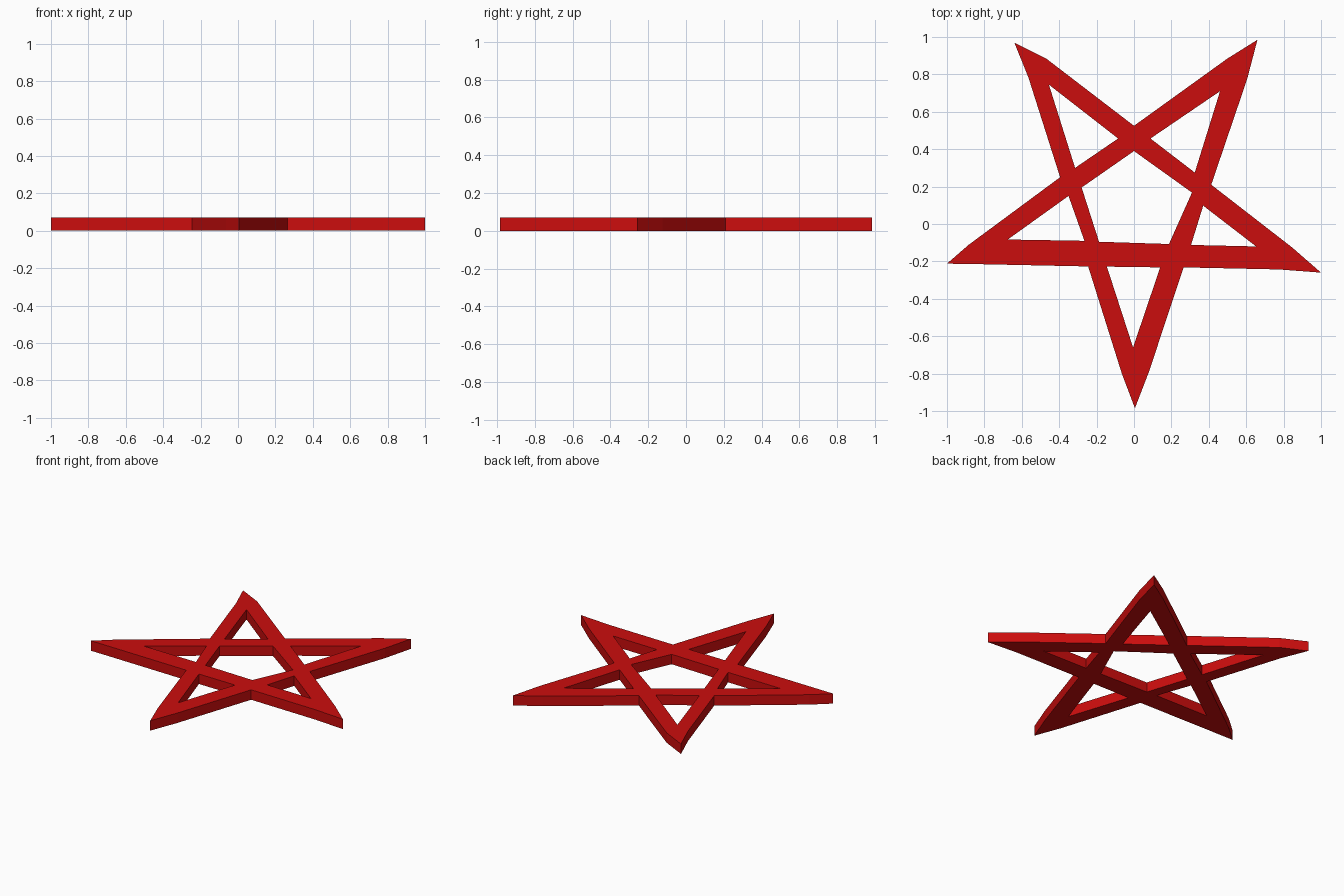
import bpy

if "Cube" in bpy.data.objects:
    bpy.data.objects.remove(bpy.data.objects["Cube"])

HEIGHT = 0.07

# Outer outline, counter-clockwise from the bottom tip
outline = [(0.005, -0.985), (0.08, -0.79), (0.265, -0.232), (0.775, -0.243), (1.0, -0.26),
           (0.845, -0.125), (0.413, 0.21), (0.605, 0.775), (0.66, 0.985), (0.50, 0.885),
           (0.0, 0.525), (-0.47, 0.885), (-0.64, 0.97), (-0.565, 0.785), (-0.395, 0.25),
           (-0.885, -0.112), (-1.0, -0.212), (-0.815, -0.215), (-0.245, -0.227), (-0.065, -0.80)]

# Openings: the five points and the centre pentagon
openings = [
    [(-0.145, -0.228), (0.14, -0.232), (-0.005, -0.66)],
    [(0.305, -0.112), (0.653, -0.12), (0.37, 0.098)],
    [(0.46, 0.71), (0.325, 0.275), (0.088, 0.457)],
    [(-0.455, 0.745), (-0.085, 0.457), (-0.315, 0.30)],
    [(-0.675, -0.083), (-0.35, 0.15), (-0.265, -0.09)],
    [(0.0, 0.39), (0.31, 0.168), (0.187, -0.107), (-0.187, -0.095), (-0.28, 0.195)],
]

# Flat filled curve with holes, extruded
curve = bpy.data.curves.new("star_frame", 'CURVE')
curve.dimensions = '2D'
curve.fill_mode = 'BOTH'
curve.extrude = HEIGHT / 2
for loop in [outline] + openings:
    spline = curve.splines.new('POLY')
    spline.points.add(len(loop) - 1)
    for p, (x, y) in zip(spline.points, loop):
        p.co = (x, y, 0, 1)
    spline.use_cyclic_u = True

star = bpy.data.objects.new("star_frame", curve)
bpy.context.collection.objects.link(star)
star.location.z = HEIGHT / 2

red = bpy.data.materials.new("red")
red.diffuse_color = (0.6, 0.004, 0.004, 1)
red.use_nodes = True
red.node_tree.nodes["Principled BSDF"].inputs["Base Color"].default_value = red.diffuse_color
curve.materials.append(red)

# Turn into a flat-shaded mesh
bpy.context.view_layer.objects.active = star
star.select_set(True)
bpy.ops.object.convert(target='MESH')
bpy.ops.object.mode_set(mode='EDIT')
bpy.ops.mesh.select_all(action='SELECT')
bpy.ops.mesh.remove_doubles(threshold=0.0005)
bpy.ops.mesh.normals_make_consistent(inside=False)
bpy.ops.object.mode_set(mode='OBJECT')
bpy.ops.object.shade_flat()
